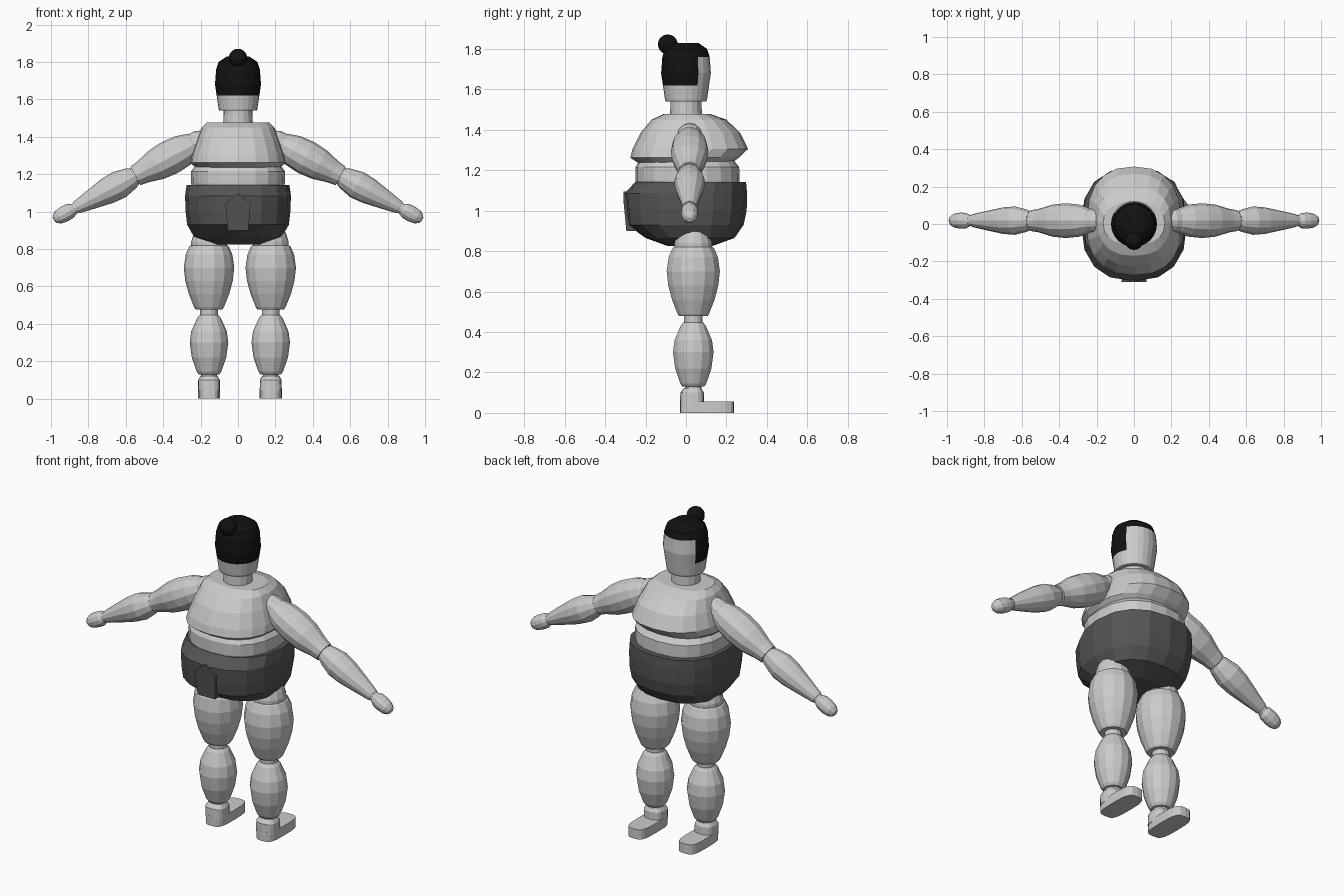
import bpy, bmesh
from math import cos, sin, pi, atan2
from mathutils import Matrix

if "Cube" in bpy.data.objects:
    bpy.data.objects.remove(bpy.data.objects["Cube"])


def material(name, v):
    m = bpy.data.materials.new(name)
    m.diffuse_color = (v, v, v, 1)
    m.use_nodes = True
    m.node_tree.nodes["Principled BSDF"].inputs["Base Color"].default_value = m.diffuse_color
    return m


BLACK = material("black_hair", 0.006)
DARK = material("dark_cloth", 0.09)


def add_object(name, bm, mat=None, mirror=False, loc=(0, 0, 0)):
    bmesh.ops.recalc_face_normals(bm, faces=bm.faces)
    me = bpy.data.meshes.new(name)
    bm.to_mesh(me)
    bm.free()
    ob = bpy.data.objects.new(name, me)
    bpy.context.collection.objects.link(ob)
    ob.location = loc
    if mat:
        me.materials.append(mat)
    if mirror:
        ob.modifiers.new("mirror", 'MIRROR').use_mirror_merge = False
    return ob


def sgn_pow(v, p):
    return (1 if v >= 0 else -1) * abs(v) ** p


def loft(rings, sides=12, power=2.0, x=0.0, matrix=None):
    """Stack superellipse rings given as (z, half width, y back, y front)."""
    bm = bmesh.new()
    loops = []
    for z, rx, y0, y1 in rings:
        cy, ry = (y0 + y1) / 2, (y1 - y0) / 2
        loop = []
        for i in range(sides):
            a = 2 * pi * i / sides
            loop.append(bm.verts.new((x + rx * sgn_pow(cos(a), 2 / power),
                                      cy + ry * sgn_pow(sin(a), 2 / power), z)))
        loops.append(loop)
    for a, b in zip(loops, loops[1:]):
        for i in range(sides):
            j = (i + 1) % sides
            bm.faces.new((a[i], a[j], b[j], b[i]))
    bm.faces.new(loops[0][::-1])
    bm.faces.new(loops[-1])
    if matrix:
        bm.transform(matrix)
    return bm


def round_rings(profile, y=0.0):
    return [(z, r, y - r, y + r) for z, r in profile]


# Torso: drooping chest over a belly fold
chest = [(1.235, .225, -.235, .225), (1.262, .255, -.275, .262), (1.305, .25, -.265, .307),
         (1.385, .222, -.225, .268), (1.45, .195, -.17, .20), (1.478, .165, -.11, .12)]
add_object("chest", loft(chest, 20, 2.4))
belly = [(1.10, .24, -.24, .26), (1.15, .25, -.25, .265), (1.215, .252, -.25, .263), (1.25, .225, -.23, .235)]
add_object("belly", loft(belly, 20, 2.4))

# Loincloth with a raised knot flap at the back
cloth = [(.825, .13, -.09, .13), (.865, .235, -.2, .24), (.93, .272, -.29, .285), (1.0, .28, -.30, .30),
         (1.085, .283, -.305, .302), (1.142, .275, -.25, .297)]
add_object("loincloth", loft(cloth, 16, 2.4), DARK)
bm = bmesh.new()
flap = [(0, 1.095), (.067, 1.045), (.056, .90), (-.056, .90), (-.067, 1.045)]
face = bm.faces.new([bm.verts.new((x, -.309 if z > 1 else -.295, z)) for x, z in flap])
ext = bmesh.ops.extrude_face_region(bm, geom=[face])
for v in ext["geom"]:
    if isinstance(v, bmesh.types.BMVert):
        v.co.y += .08
add_object("knot_flap", bm, DARK)

# Neck and head; hair is painted on the upper, rear faces
add_object("neck", loft(round_rings([(1.46, .08), (1.52, .077), (1.56, .077)]), 16))
head = add_object("head", loft(round_rings(
    [(1.54, .1), (1.55, .104), (1.62, .114), (1.68, .123), (1.76, .117), (1.80, .104), (1.83, .06)]), 24))
head.data.materials.append(material("skin", 0.8))
head.data.materials.append(BLACK)
for p in head.data.polygons:
    c = p.center
    if c.z > 1.76 or (c.z > 1.62 and c.y < .058):
        p.material_index = 1
bm = bmesh.new()
bmesh.ops.create_uvsphere(bm, u_segments=16, v_segments=10, radius=.049)
add_object("hair_bun", bm, BLACK, loc=(0, -.09, 1.822))

# Legs: stacked turned segments, mirrored about the body line
LEG_X, LEG_Y, MID = .165, .036, (.01, 0, 0)
leg_parts = {
    "hip": [(.78, .095), (.84, .095), (.875, .085), (.91, .07)],
    "thigh": [(.478, .072), (.49, .08), (.56, .108), (.63, .127), (.70, .135), (.77, .125), (.815, .105), (.82, .098)],
    "knee": [(.42, .047), (.50, .047)],
    "calf": [(.13, .055), (.145, .066), (.22, .092), (.30, .103), (.36, .095), (.43, .064), (.448, .05)],
    "ankle": [(.10, .042), (.15, .042)],
}
for name, prof in leg_parts.items():
    add_object(name, loft(round_rings(prof, LEG_Y), 14, 2, LEG_X), None, True, MID)
heel = [(0.04, .059, -.03, .09), (.10, .058, -.028, .088), (.122, .045, -.01, .075)]
add_object("heel", loft(heel, 16, 2.8, LEG_X), None, True, MID)
foot = [(0, .059, -.03, .238), (.057, .059, -.03, .238)]
add_object("foot", loft(foot, 20, 3.6, LEG_X), None, True, MID)

# Arms: built along z, then swung out along the arm line and mirrored
S, E = (.205, 1.375), (.985, .957)
arm = Matrix.Translation((S[0], .018, S[1])) @ Matrix.Rotation(
    pi / 2 - atan2(E[1] - S[1], E[0] - S[0]), 4, 'Y')
arm_parts = {
    "shoulder": [(-.03, .05), (.0, .062), (.06, .062)],
    "upper_arm": [(.01, .05), (.04, .067), (.10, .086), (.18, .093), (.26, .086), (.345, .063), (.39, .056)],
    "elbow": [(.37, .046), (.42, .046)],
    "forearm": [(.395, .05), (.42, .06), (.49, .076), (.56, .071), (.65, .054), (.74, .036), (.752, .032)],
    "wrist": [(.73, .029), (.79, .029)],
    "hand": [(.762, .03), (.785, .041), (.82, .043), (.855, .038), (.876, .026), (.885, .012)],
}
for name, prof in arm_parts.items():
    add_object(name, loft(round_rings(prof), 12, 2, 0, arm), None, True)
